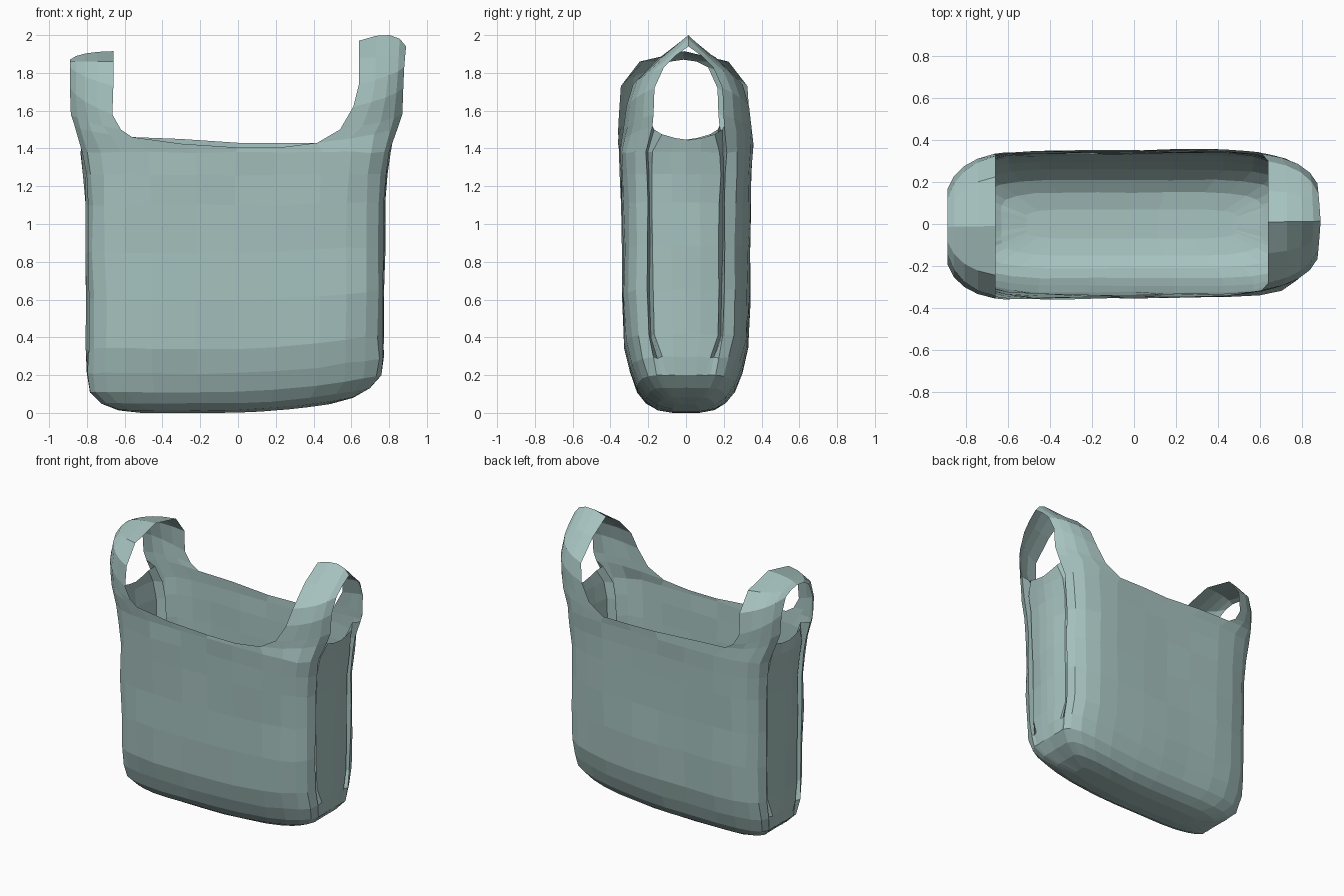
import bpy, bmesh, random
from mathutils import Vector

random.seed(4)
cube = bpy.data.objects.get("Cube")
if cube:
    bpy.data.objects.remove(cube)

mat = bpy.data.materials.new("pale_teal_plastic")
mat.use_nodes = True
mat.diffuse_color = (0.38, 0.54, 0.52, 1)
mat.node_tree.nodes["Principled BSDF"].inputs["Base Color"].default_value = mat.diffuse_color

# Body levels: height, half width, half depth, depth of the side pleats
LEVELS = [(0, .50, .07, 0), (.015, .62, .15, 0), (.05, .71, .21, 0),
          (.11, .77, .258, 0), (.21, .785, .295, .2), (.34, .79, .325, 1),
          (.60, .79, .338, 1), (.85, .795, .336, 1), (1.10, .795, .34, 1),
          (1.26, .805, .347, 1), (1.38, .82, .352, .9)]

# Handle edges from the front rim up to the crest, one pair per side
HANDLES = {
    1: dict(inner=[(.42, .35, 1.43), (.54, .34, 1.50), (.61, .325, 1.62),
                   (.64, .29, 1.74), (.64, .15, 1.88), (.64, 0, 1.97)],
            outer=[(.85, .19, 1.52), (.87, .185, 1.58), (.875, .18, 1.72),
                   (.88, .13, 1.83), (.885, .07, 1.89), (.89, 0, 1.94)]),
    -1: dict(inner=[(.56, .35, 1.46), (.62, .35, 1.50), (.665, .345, 1.58),
                    (.66, .335, 1.73), (.66, .235, 1.86), (.66, 0, 1.915)],
             outer=[(.865, .19, 1.52), (.885, .185, 1.58), (.89, .18, 1.72),
                    (.89, .13, 1.83), (.89, .07, 1.86), (.89, 0, 1.87)]),
}
QUARTERS = [(1, -1), (1, 1), (-1, 1), (-1, -1)]
LAST = 10            # column index at the middle of a side
STRAP = range(2, 7)  # columns that run up into a handle


def corner(a, b, square, lift=0):
    """Five points rounding the bag corner from a front edge to a side edge."""
    a, b = Vector(a), Vector(b)
    mid = (a + b) / 2
    c = mid.lerp(Vector((b.x, a.y, mid.z)), square) + Vector((0, 0, lift))
    return [a.lerp(c, t / 4).lerp(c.lerp(b, t / 4), t / 4) for t in range(5)]


def body_quarter(z, w, d, fold):
    """Points from the front middle to the side middle."""
    pts = [Vector((0, d, z)), Vector((.26 * w, d, z))]
    pts += corner((.56 * w, d, z), (w - .012 * fold, .6 * d, z), .92)
    pts += [Vector((w - .09 * fold, (.50 + .07 * fold) * d, z)),
            Vector((w - .025 * fold, (.40 + .12 * fold) * d, z)),
            Vector((w - .005 * fold, .22 * d, z)),
            Vector((w, 0, z))]
    return pts


def rim_quarter(sx, sy):
    h = HANDLES[sx]
    back = .025 if sy > 0 else 0
    pts = [Vector((0, .35, 1.405 + back)),
           Vector((.22 if sx > 0 else .3, .355, (1.405 if sx > 0 else 1.425) + back))]
    pts += corner(h["inner"][0], h["outer"][0], .8)
    pts += [Vector((.79, .18, 1.50)), Vector((.815, .14, 1.475)),
            Vector((.82, .07, 1.455)), Vector((.82, 0, 1.445))]
    return pts


def place(p, sx, sy, jitter=0.0, sag=True):
    x, y, z = p.x * sx, p.y * sy, p.z
    if sag:
        # One end of the bag hangs higher than the other
        z += .13 * max(0, x + .1) ** 2 * max(0, 1 - z / 1.3)
        x -= .012
    else:
        y += .015 * x
    return Vector((x, y, z)) + Vector([random.uniform(-jitter, jitter) for _ in range(3)])


def make_ring(bm, quarter, jitter, sag):
    """Closed ring of vertices; returns lookup by (side, depth sign, column)."""
    look, order = {}, []
    for q, (sx, sy) in enumerate(QUARTERS):
        pts = quarter(sx, sy)
        cols = range(LAST + 1) if q % 2 == 0 else range(LAST, -1, -1)
        for i in cols:
            if i == LAST and q % 2 == 1:
                look[sx, sy, i] = look[sx, -sy, i]
            elif i == 0 and (-sx, sy, 0) in look:
                look[sx, sy, i] = look[-sx, sy, i]
            else:
                look[sx, sy, i] = bm.verts.new(place(pts[i], sx, sy, jitter, sag))
            if look[sx, sy, i] not in order:
                order.append(look[sx, sy, i])
    return look, order


bm = bmesh.new()

# Body wall
rings = []
for n, level in enumerate(LEVELS):
    jitter = .002 if n < 4 else .005
    rings.append(make_ring(bm, lambda sx, sy: body_quarter(*level), jitter if n else 0, True))
rings.append(make_ring(bm, rim_quarter, 0, False))
for (_, low), (_, high) in zip(rings, rings[1:]):
    for i in range(len(low)):
        j = (i + 1) % len(low)
        bm.faces.new((low[i], low[j], high[j], high[i]))

# Base closing the lowest ring
base = rings[0][0]
for sx in (1, -1):
    for i in range(LAST):
        loop = [base[sx, -1, i], base[sx, 1, i], base[sx, 1, i + 1], base[sx, -1, i + 1]]
        bm.faces.new(list(dict.fromkeys(loop)))

# Handles: strips from the front rim over the crest to the back rim
rim = rings[-1][0]
for sx, h in HANDLES.items():
    pairs = list(zip(h["inner"], h["outer"]))
    lift = .09 if sx > 0 else .02
    rows = [[rim[sx, -1, c] for c in STRAP]]
    steps = [(p, -1) for p in pairs[1:]] + [(p, 1) for p in pairs[-2:0:-1]]
    for (a, b), sy in steps:
        rise = lift if a[1] < .05 else 0
        rows.append([bm.verts.new(place(p, sx, sy, 0, False))
                     for p in corner(a, b, .6, rise)])
    rows.append([rim[sx, 1, c] for c in STRAP])
    for r0, r1 in zip(rows, rows[1:]):
        for i in range(len(r0) - 1):
            bm.faces.new((r0[i], r0[i + 1], r1[i + 1], r1[i]))

# Face everything outward, judged by the base
bmesh.ops.recalc_face_normals(bm, faces=bm.faces)
bm.normal_update()
if min(bm.faces, key=lambda f: f.calc_center_median().z).normal.z > 0:
    bmesh.ops.reverse_faces(bm, faces=bm.faces)

mesh = bpy.data.meshes.new("shopping_bag")
bm.to_mesh(mesh)
bm.free()
mesh.materials.append(mat)
bag = bpy.data.objects.new("shopping_bag", mesh)
bpy.context.collection.objects.link(bag)
